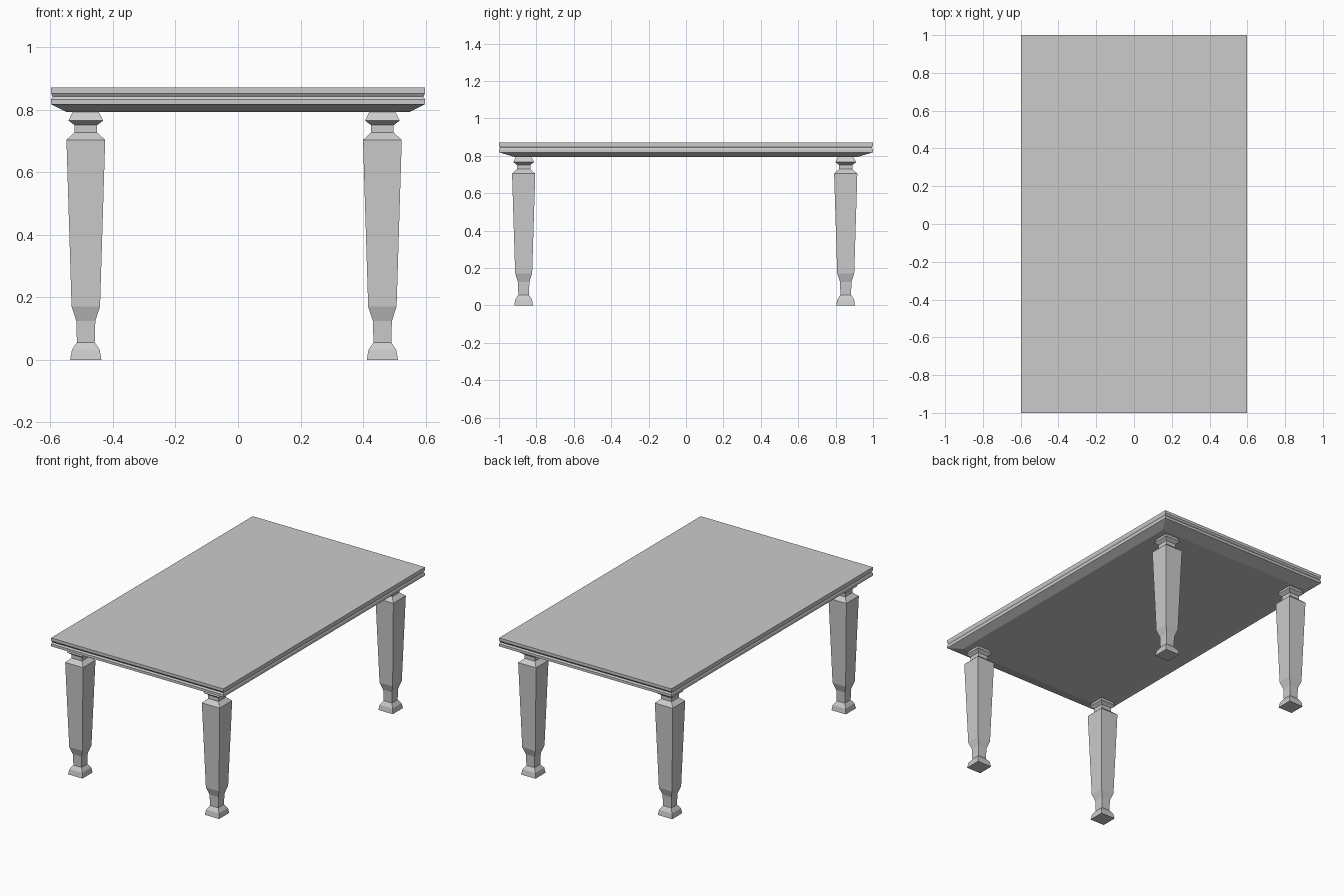
import bpy, bmesh

if "Cube" in bpy.data.objects:
    bpy.data.objects.remove(bpy.data.objects["Cube"])

def loft(name, profile, hx, hy, centre=(0, 0)):
    """Stack rectangles (z, scale) into a closed square-sectioned solid."""
    bm = bmesh.new()
    rings = []
    for z, s in profile:
        rings.append([bm.verts.new((sx * hx * s, sy * hy * s, z))
                      for sx, sy in ((-1, -1), (1, -1), (1, 1), (-1, 1))])
    for a, b in zip(rings, rings[1:]):
        for i in range(4):
            j = (i + 1) % 4
            bm.faces.new((a[i], a[j], b[j], b[i]))
    bm.faces.new(rings[0][::-1])
    bm.faces.new(rings[-1])
    bmesh.ops.recalc_face_normals(bm, faces=bm.faces)
    mesh = bpy.data.meshes.new(name)
    bm.to_mesh(mesh)
    bm.free()
    ob = bpy.data.objects.new(name, mesh)
    ob.location = (*centre, 0)
    bpy.context.collection.objects.link(ob)
    return ob

# Table top: bevelled underside, thin groove around the edge
loft("table_top", [(0.793, 0.915), (0.818, 1), (0.834, 1), (0.843, 0.993),
                   (0.853, 1), (0.871, 1)], 0.598, 1.0)

# Tapered square legs with foot, neck and capital
leg = [(0, 0.05), (0.032, 0.0445), (0.056, 0.0285), (0.125, 0.0305),
       (0.171, 0.0455), (0.704, 0.062), (0.728, 0.036), (0.751, 0.036),
       (0.766, 0.0555), (0.793, 0.042)]
for side, x in (("left", -0.487), ("right", 0.462)):
    for end, y in (("front", -0.868), ("back", 0.854)):
        loft(f"{end}_{side}_leg", leg, 1, 1, (x, y))
